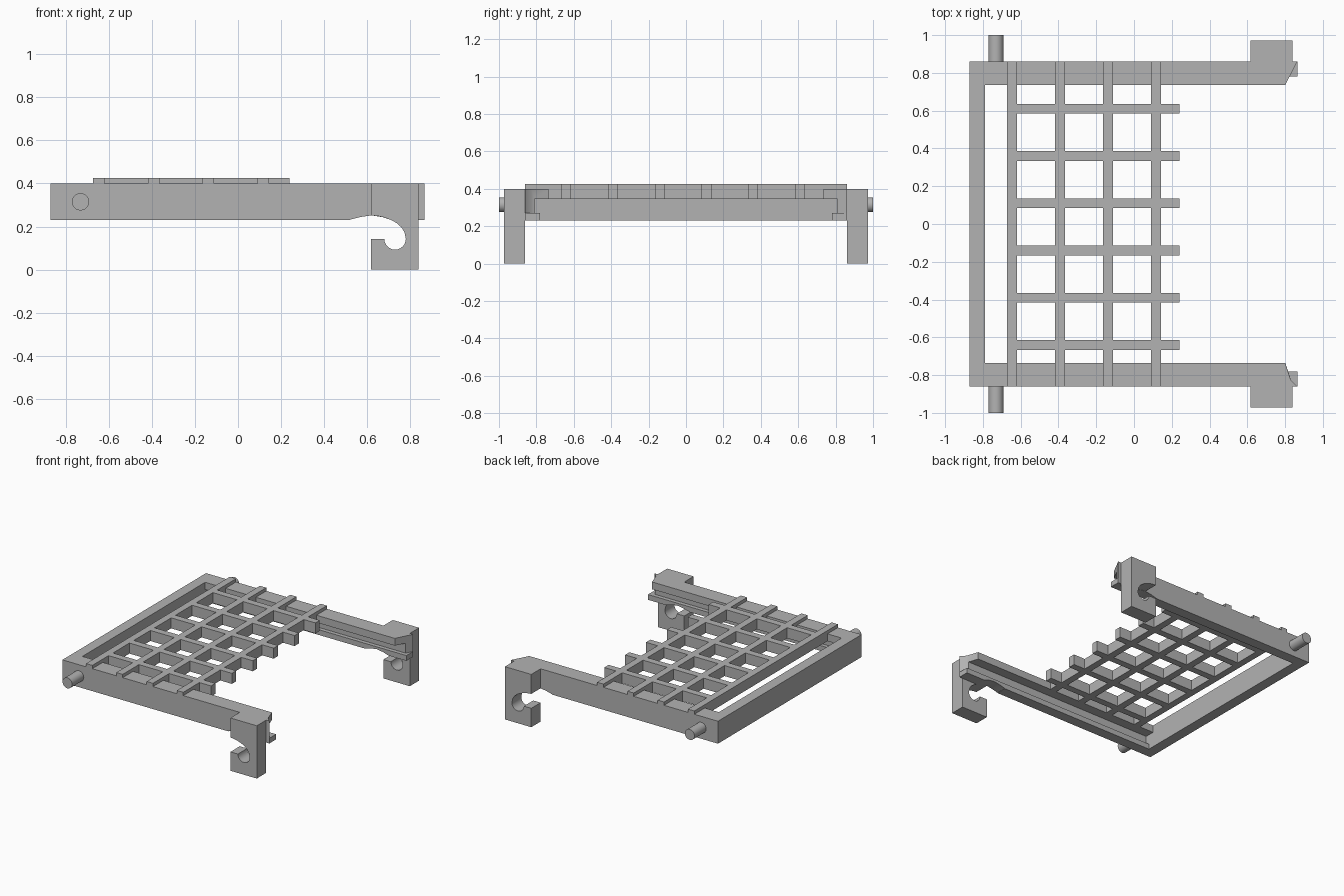
import bpy, bmesh, math
from mathutils import Vector

cube = bpy.data.objects.get("Cube")
if cube:
    bpy.data.objects.remove(cube, do_unlink=True)

grey = bpy.data.materials.new("plain grey")
grey.use_nodes = True
COLOUR = (0.45, 0.45, 0.45, 1)
grey.diffuse_color = COLOUR
grey.node_tree.nodes["Principled BSDF"].inputs["Base Color"].default_value = COLOUR


def prism(name, axis, profile, lo, hi):
    """Extrude a 2D profile along an axis; the profile uses the other two axes in order."""
    def place(point, depth):
        co = list(point)
        co.insert("xyz".index(axis), depth)
        return co
    bm = bmesh.new()
    face = bm.faces.new([bm.verts.new(place(p, lo)) for p in profile])
    ext = bmesh.ops.extrude_face_region(bm, geom=[face])
    move = Vector(place((0, 0), hi - lo))
    bmesh.ops.translate(bm, vec=move, verts=[v for v in ext["geom"] if isinstance(v, bmesh.types.BMVert)])
    bmesh.ops.recalc_face_normals(bm, faces=bm.faces)
    mesh = bpy.data.meshes.new(name)
    bm.to_mesh(mesh)
    bm.free()
    mesh.materials.append(grey)
    obj = bpy.data.objects.new(name, mesh)
    bpy.context.collection.objects.link(obj)
    return obj


def box(name, x, y, z):
    return prism(name, "z", [(x[0], y[0]), (x[1], y[0]), (x[1], y[1]), (x[0], y[1])], *z)


def combine(target, other, operation):
    """Apply a boolean and remove the operand."""
    mod = target.modifiers.new("combine", "BOOLEAN")
    mod.operation, mod.solver, mod.object = operation, "EXACT", other
    bpy.context.view_layer.objects.active = target
    bpy.ops.object.modifier_apply(modifier=mod.name)
    bpy.data.objects.remove(other, do_unlink=True)


def shade(obj):
    bpy.ops.object.select_all(action="DESELECT")
    obj.select_set(True)
    bpy.context.view_layer.objects.active = obj
    bpy.ops.object.shade_smooth_by_angle(angle=math.radians(30))


BACK, TIP, EDGE, INNER = -0.87, 0.865, 0.86, 0.735
BOTTOM, TOP, LIP, SHELF = 0.23, 0.40, 0.27, 0.345

# Back bar, with both channelled rails merged into it
frame = box("frame", (BACK, -0.79), (-EDGE, EDGE), (BOTTOM, TOP))
channel = [(EDGE, BOTTOM), (0.78, BOTTOM), (0.78, LIP), (0.81, LIP),
           (0.81, SHELF), (INNER, SHELF), (INNER, TOP), (EDGE, TOP)]
arch = [(0.52, 0.2), (0.52, 0.232), (0.57, 0.245), (0.62, 0.252),
        (0.67, 0.244), (0.715, 0.229), (0.715, 0.2)]
tips = {1: [(0.80, INNER), (TIP, EDGE)],
        -1: [(0.80, -INNER), (0.83, -0.825), (TIP, -EDGE)]}
for side, slant in tips.items():
    rail = prism("rail", "x", [(y * side, z) for y, z in channel], BACK + 0.02, TIP)
    # Slanted rail end above the lip
    corner = slant + [(0.95, side * EDGE), (0.95, side * 0.6), (0.80, side * 0.6)]
    combine(rail, prism("end_cutter", "z", corner, LIP, 0.5), "DIFFERENCE")
    # Shallow arch under the rail beside the hook
    combine(rail, prism("arch_cutter", "y", arch, -1, 1), "DIFFERENCE")
    combine(frame, rail, "UNION")
shade(frame)

# Lattice: crosswise bars rest on the rails, lengthwise bars end free
RAISED = 0.425
cross = [(-EDGE, RAISED), (-EDGE, TOP), (-INNER, TOP), (-INNER, SHELF),
         (INNER, SHELF), (INNER, TOP), (EDGE, TOP), (EDGE, RAISED)]
lattice = None
for i in range(4):
    x = -0.672 + i * 0.254
    bar = prism("lattice", "x", cross, x, x + 0.053)
    if lattice:
        combine(lattice, bar, "UNION")
    else:
        lattice = bar
for i in range(6):
    y = -0.64 + i * 0.25
    combine(lattice, box("bar", (-0.65, 0.24), (y - 0.026, y + 0.026), (SHELF, RAISED)), "UNION")

# Hooks: plate with an open, rounded slot
slot = [(0.617, 0.252), (0.65, 0.249), (0.68, 0.242), (0.71, 0.231),
        (0.735, 0.217), (0.758, 0.197), (0.773, 0.173)]
for i in range(13):
    a = -math.pi * i / 12
    slot.append((0.729 + 0.05 * math.cos(a), 0.143 + 0.05 * math.sin(a)))
outline = [(0.617, 0), (0.838, 0), (0.838, TOP), (0.617, TOP)] + slot + [(0.617, 0.143)]
for side, name in ((1, "left"), (-1, "right")):
    shade(prism(name + "_hook", "y", outline, side * EDGE, side * 0.972))

    # Pivot pin
    circle = [(-0.731 + 0.04 * math.cos(t * math.pi / 16), 0.315 + 0.04 * math.sin(t * math.pi / 16))
              for t in range(32)]
    shade(prism(name + "_pin", "y", circle, side * EDGE, side * 1.0))
